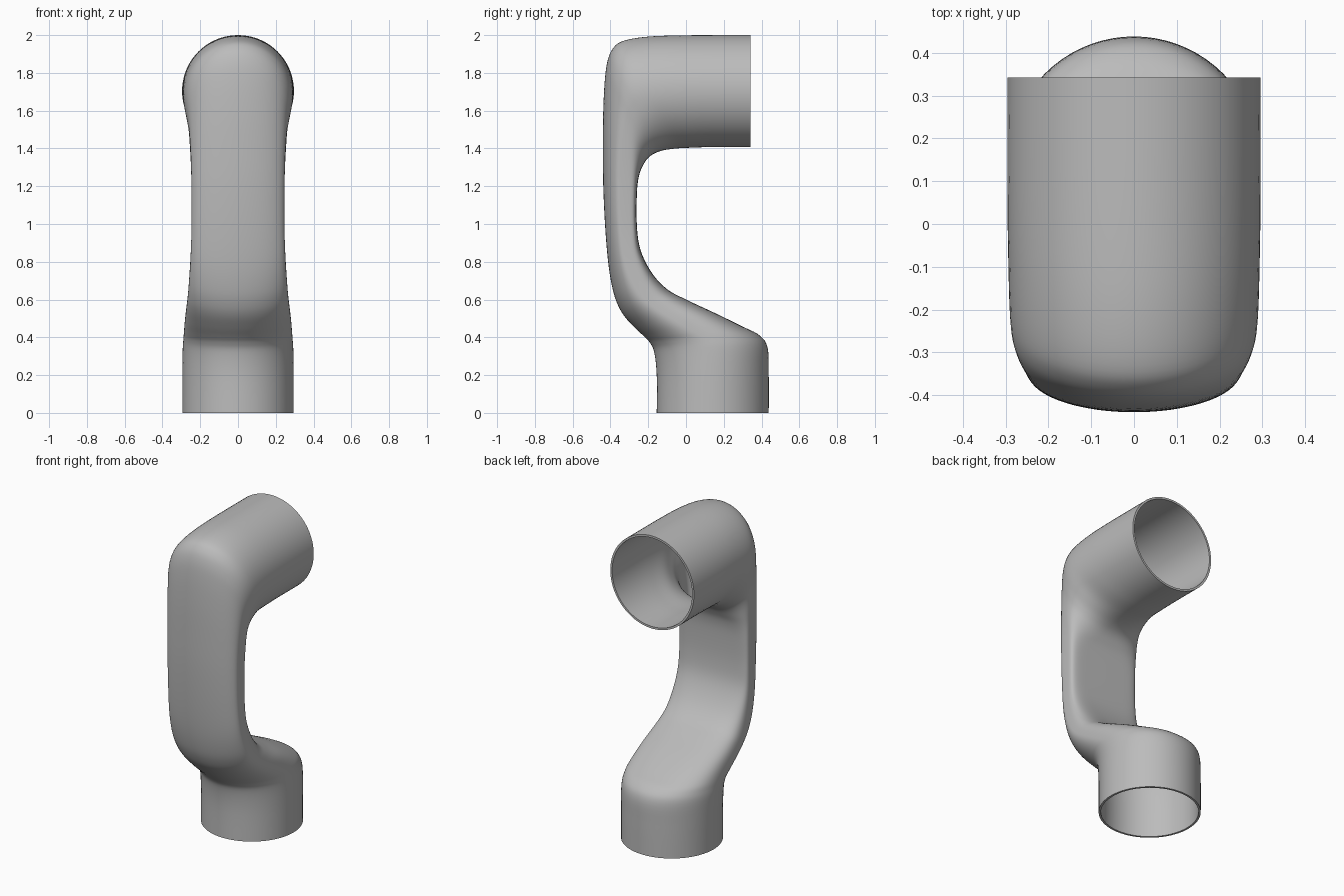
import bpy, bmesh, math
from mathutils import Vector

cube = bpy.data.objects.get("Cube")
if cube:
    bpy.data.objects.remove(cube)

grey = bpy.data.materials.new("satin_grey")
grey.use_nodes = True
colour = (0.5, 0.5, 0.5, 1)
grey.diffuse_color = colour
grey.node_tree.nodes["Principled BSDF"].inputs["Base Color"].default_value = colour

# Sections: front y, front z, back y, back z, half width, squareness of the back
SECTIONS = [
    (-.155, 0, .438, 0, .295, 2),
    (-.155, .2, .438, .2, .295, 2),
    (-.168, .32, .432, .345, .293, 2.05),
    (-.19, .37, .39, .41, .289, 2.2),
    (-.22, .403, .3, .457, .286, 2.6),
    (-.27, .45, .15, .53, .281, 3),
    (-.325, .51, 0, .6, .273, 3.2),
    (-.36, .57, -.1, .655, .266, 3.6),
    (-.387, .65, -.18, .74, .259, 4.5),
    (-.41, .78, -.24, .86, .251, 6),
    (-.427, .97, -.26, .99, .246, 8),
    (-.438, 1.2, -.26, 1.16, .246, 8),
    (-.44, 1.42, -.25, 1.25, .249, 6),
    (-.438, 1.6, -.23, 1.305, .255, 4),
    (-.43, 1.76, -.205, 1.345, .263, 3),
    (-.415, 1.865, -.17, 1.372, .275, 2.5),
    (-.385, 1.932, -.12, 1.39, .286, 2.2),
    (-.33, 1.97, -.05, 1.4, .291, 2),
    (-.2, 1.992, .05, 1.405, .294, 2),
    (0, 1.999, .15, 1.408, .296, 2),
    (.342, 2, .342, 1.408, .296, 2),
]
STEPS, SIDES = 5, 72


def blend(a, b, c, d, t):
    """Smooth curve from b to c, guided by its neighbours."""
    return b + .5 * t * (c - a + t * (2 * a - 5 * b + 4 * c - d + t * (3 * (b - c) + d - a)))


def smooth_rows(rows):
    last = len(rows) - 1
    for i in range(last):
        keys = [rows[max(0, min(last, i + k))] for k in (-1, 0, 1, 2)]
        for s in range(STEPS):
            yield [blend(*v, s / STEPS) for v in zip(*keys)]
    yield rows[last]


def ring(bm, row):
    """Rounded front half and a squarer back half."""
    fy, fz, by, bz, width, square = row
    front, back = Vector((0, fy, fz)), Vector((0, by, bz))
    middle, axis = (front + back) / 2, (back - front) / 2
    verts = []
    for i in range(SIDES):
        a = math.tau * i / SIDES
        c, s = math.cos(a), math.sin(a)
        power = 2 / square if s > 0 else 1
        x = math.copysign(abs(c) ** power, c) * width
        depth = math.copysign(abs(s) ** power, s)
        verts.append(bm.verts.new(middle + axis * depth + Vector((x, 0, 0))))
    return verts


# Arm shell, lofted through the sections with both ends open
bm = bmesh.new()
rings = [ring(bm, row) for row in smooth_rows(SECTIONS)]
for low, high in zip(rings, rings[1:]):
    for i in range(SIDES):
        j = (i + 1) % SIDES
        bm.faces.new((low[i], low[j], high[j], high[i]))
bmesh.ops.recalc_face_normals(bm, faces=bm.faces)
mesh = bpy.data.meshes.new("arm_link_shell")
bm.to_mesh(mesh)
bm.free()
mesh.materials.append(grey)
shell = bpy.data.objects.new("arm_link_shell", mesh)
bpy.context.collection.objects.link(shell)

# Thin wall, leaving the sockets hollow
wall = shell.modifiers.new("wall", "SOLIDIFY")
wall.thickness = .013
wall.offset = -1

bpy.ops.object.select_all(action="DESELECT")
shell.select_set(True)
bpy.context.view_layer.objects.active = shell
bpy.ops.object.modifier_apply(modifier=wall.name)
bpy.ops.object.shade_smooth_by_angle(angle=math.radians(40))
